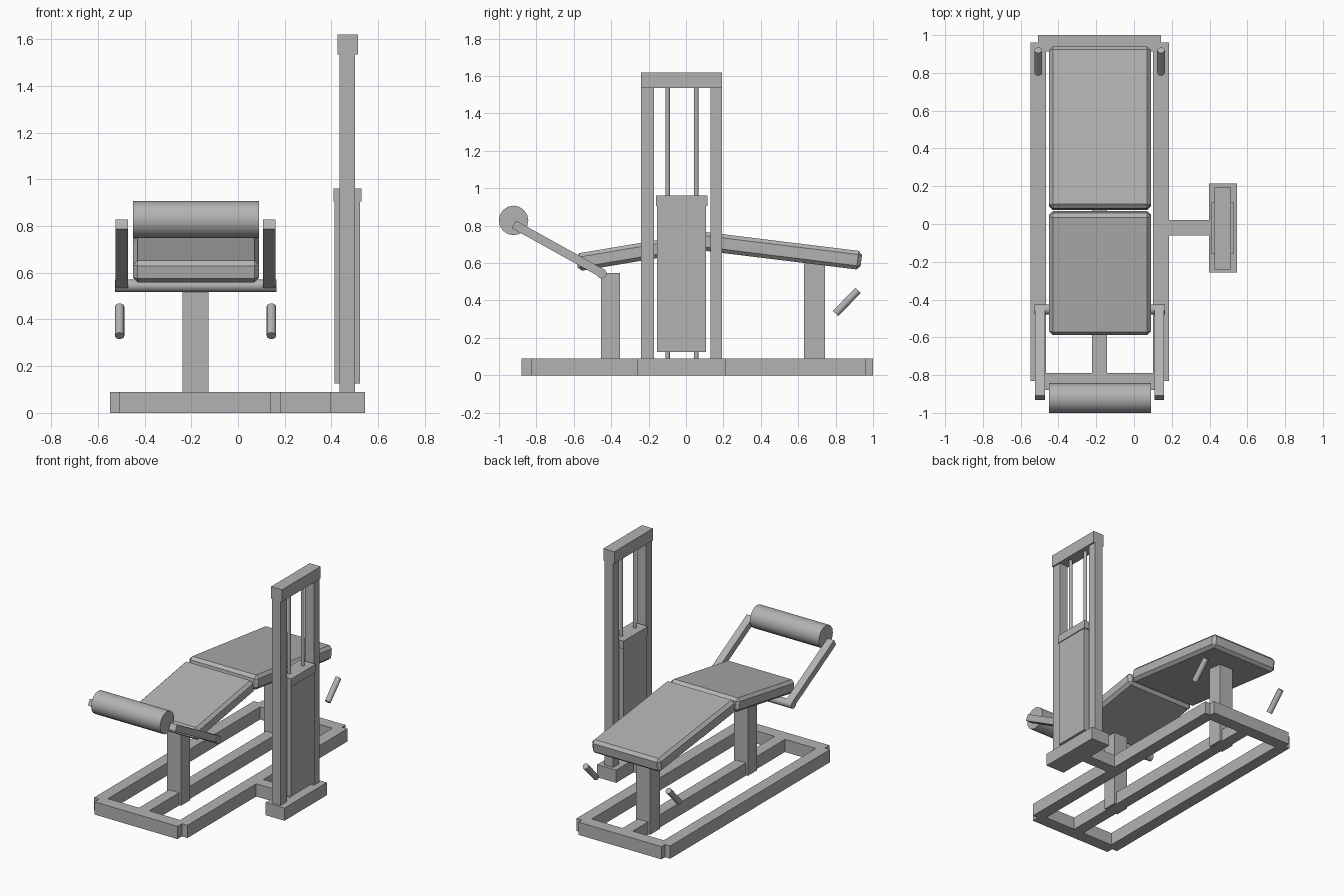
import bpy
from math import radians
from mathutils import Vector

if "Cube" in bpy.data.objects:
    bpy.data.objects.remove(bpy.data.objects["Cube"])

GREY = (0.45, 0.45, 0.45, 1)
grey = bpy.data.materials.new("plain grey")
grey.use_nodes = True
grey.diffuse_color = GREY
grey.node_tree.nodes["Principled BSDF"].inputs["Base Color"].default_value = GREY

MID = -0.182  # centre line of the bench


def box(name, x, y, z):
    """Box from (min, max) ranges."""
    bpy.ops.mesh.primitive_cube_add(size=1, location=[sum(r) / 2 for r in (x, y, z)])
    ob = bpy.context.object
    ob.name = name
    ob.scale = [r[1] - r[0] for r in (x, y, z)]
    bpy.ops.object.transform_apply(location=False, rotation=False)
    ob.data.materials.append(grey)
    return ob


def rod(name, start, end, radius, sides=16):
    """Cylinder between two points."""
    a, b = Vector(start), Vector(end)
    bpy.ops.mesh.primitive_cylinder_add(vertices=sides, radius=radius,
                                        depth=(b - a).length, location=(a + b) / 2)
    ob = bpy.context.object
    ob.name = name
    ob.rotation_euler = (b - a).to_track_quat('Z', 'Y').to_euler()
    ob.data.materials.append(grey)
    bpy.ops.object.shade_smooth_by_angle(angle=radians(40))
    return ob


def tilted(name, x, length, thick, y, z, angle, bevel=0):
    """Bar or pad tilted about the x axis."""
    ob = box(name, x, (y - length / 2, y + length / 2), (z - thick / 2, z + thick / 2))
    ob.rotation_euler.x = radians(angle)
    if bevel:
        mod = ob.modifiers.new("chamfer", 'BEVEL')
        mod.width = bevel
        mod.segments = 1
    return ob


# Floor frame
RAIL = (0, 0.09)
box("left_rail", (0.1, 0.185), (-0.83, 0.96), RAIL)
box("right_rail", (-0.548, -0.465), (-0.83, 0.96), RAIL)
box("front_rail", (-0.507, 0.142), (-0.88, -0.79), RAIL)
box("back_rail", (-0.507, 0.142), (0.912, 1.0), RAIL)
box("centre_rail", (-0.222, -0.142), (-0.79, 0.912), RAIL)
box("side_link", (0.185, 0.397), (-0.06, 0.02), RAIL)
box("tower_foot", (0.397, 0.545), (-0.258, 0.215), RAIL)

# Bench posts and pads
POST = (MID - 0.055, MID + 0.055)
box("front_post", POST, (-0.455, -0.353), (0.002, 0.548))
box("back_post", POST, (0.632, 0.742), (0.002, 0.61))
PAD = (-0.45, 0.09)
tilted("front_pad", PAD, 0.655, 0.095, -0.26, 0.657, 9.5, 0.02)
tilted("back_pad", PAD, 0.865, 0.1, 0.508, 0.666, -7, 0.02)

# Leg lever and hand grips, mirrored about the bench centre
rod("lever_axle", (-0.527, -0.452, 0.545), (0.165, -0.452, 0.545), 0.027)
rod("leg_roller", (-0.45, -0.922, 0.828), (0.09, -0.922, 0.828), 0.079)
for side, s in (("left", 1), ("right", -1)):
    arm = MID + s * 0.316
    tilted(side + "_lever_arm", (arm - 0.026, arm + 0.026), 0.545, 0.046,
           -0.682, 0.675, -29)
    grip = MID + s * 0.325
    rod(side + "_hand_grip", (grip, 0.8, 0.33), (grip, 0.92, 0.455), 0.02)

# Weight tower
box("front_column", (0.435, 0.502), (-0.24, -0.171), (0.09, 1.54))
box("back_column", (0.435, 0.502), (0.131, 0.193), (0.09, 1.54))
box("tower_cap", (0.427, 0.513), (-0.24, 0.193), (1.535, 1.62))
box("weight_stack", (0.413, 0.523), (-0.155, 0.107), (0.125, 0.905))
box("stack_top_plate", (0.409, 0.529), (-0.16, 0.115), (0.905, 0.962))
for name, y in (("front", -0.098), ("back", 0.055)):
    rod(name + "_guide_rod", (0.469, y, 0.09), (0.469, y, 1.54), 0.012)
